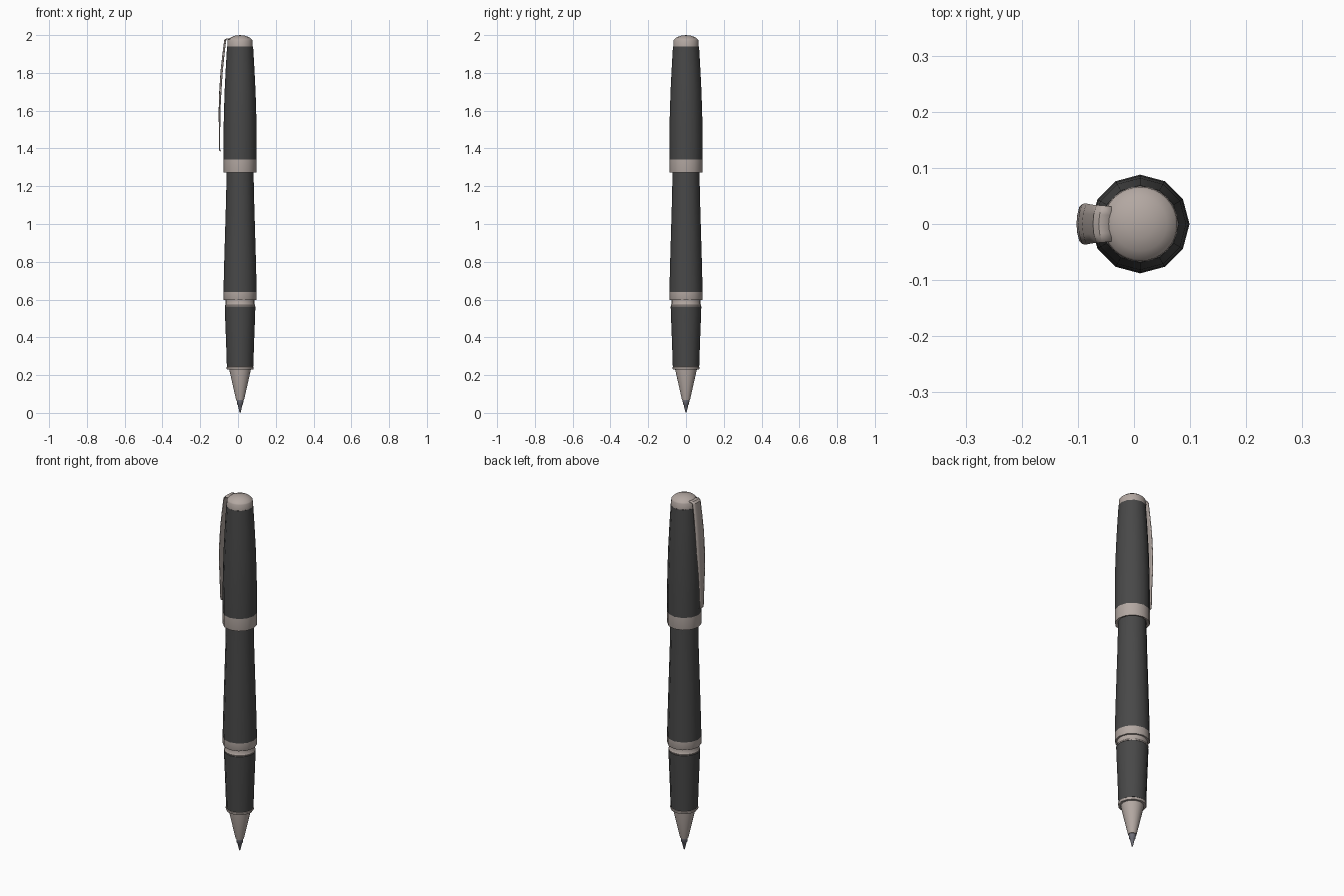
import bpy, bmesh, math

if "Cube" in bpy.data.objects:
    bpy.data.objects.remove(bpy.data.objects["Cube"])

CX = 0.011  # barrel axis


def material(name, rgb):
    m = bpy.data.materials.new(name)
    m.diffuse_color = (*rgb, 1)
    m.use_nodes = True
    m.node_tree.nodes["Principled BSDF"].inputs["Base Color"].default_value = m.diffuse_color
    return m


DARK = material("dark_lacquer", (0.065, 0.065, 0.065))
METAL = material("warm_metal", (0.45, 0.39, 0.36))
STEEL = material("point_steel", (0.16, 0.16, 0.19))


def finish(name, bm, mat):
    bmesh.ops.recalc_face_normals(bm, faces=bm.faces)
    me = bpy.data.meshes.new(name)
    bm.to_mesh(me)
    bm.free()
    me.polygons.foreach_set("use_smooth", [True] * len(me.polygons))
    me.set_sharp_from_angle(angle=math.radians(40))
    me.materials.append(mat)
    ob = bpy.data.objects.new(name, me)
    bpy.context.collection.objects.link(ob)
    return ob


def lathe(name, profile, mat, sides=12):
    """Revolve (radius, z) points around the pen axis; radius 0 makes a pole."""
    bm = bmesh.new()
    rings = []
    for r, z in profile:
        n = sides if r > 0 else 1
        rings.append([bm.verts.new((CX + r * math.cos(math.tau * i / sides),
                                    r * math.sin(math.tau * i / sides), z)) for i in range(n)])
    for a, b in zip(rings, rings[1:]):
        for i in range(sides):
            j = (i + 1) % sides
            quad = [a[i % len(a)], a[j % len(a)], b[j % len(b)], b[i % len(b)]]
            bm.faces.new(list(dict.fromkeys(quad)))
    return finish(name, bm, mat)


# Writing point and front cone
lathe("writing_point", [(0, 0), (0.003, 0.002), (0.012, 0.042), (0.016, 0.046),
                        (0.018, 0.066), (0.018, 0.075)], STEEL, 24)
lathe("front_cone", [(0.016, 0.068), (0.021, 0.068), (0.057, 0.228), (0.057, 0.235)], METAL, 24)
lathe("grip_end_ring", [(0.05, 0.231), (0.070, 0.231), (0.072, 0.236), (0.072, 0.243),
                        (0.066, 0.246)], METAL)

# Grip section and its rings
lathe("grip", [(0.055, 0.245), (0.070, 0.245), (0.074, 0.37), (0.079, 0.50),
               (0.081, 0.562), (0.07, 0.562)], DARK)
lathe("grip_top_ring", [(0.07, 0.564), (0.079, 0.564), (0.080, 0.570), (0.076, 0.576),
                        (0.076, 0.600)], METAL, 24)
lathe("barrel_ring", [(0.06, 0.597), (0.086, 0.597), (0.088, 0.602), (0.088, 0.641),
                      (0.08, 0.641)], METAL)

# Barrel
lathe("barrel", [(0.08, 0.641), (0.088, 0.641), (0.084, 0.80), (0.079, 0.97),
                 (0.074, 1.14), (0.071, 1.29)], DARK)

# Cap
lathe("cap_band", [(0.06, 1.285), (0.082, 1.272), (0.087, 1.272), (0.088, 1.276),
                   (0.088, 1.341), (0.08, 1.341)], METAL)
lathe("cap", [(0.08, 1.341), (0.088, 1.341), (0.088, 1.45), (0.086, 1.57), (0.082, 1.70),
              (0.076, 1.82), (0.069, 1.94), (0.06, 1.942)], DARK)
lathe("cap_crown", [(0.055, 1.940), (0.067, 1.940), (0.066, 1.972), (0.063, 1.977),
                    (0.048, 1.989), (0.025, 1.997), (0, 2.0)], METAL, 32)

# Pocket clip: bowed strip given as (x, z, half width)
CLIP = [(-0.040, 1.980, 0.031), (-0.062, 1.980, 0.033), (-0.071, 1.972, 0.033),
        (-0.080, 1.90, 0.034), (-0.090, 1.81, 0.036), (-0.097, 1.70, 0.035),
        (-0.100, 1.60, 0.029), (-0.099, 1.50, 0.021), (-0.099, 1.41, 0.017),
        (-0.097, 1.388, 0.015), (-0.092, 1.386, 0.013)]
bm = bmesh.new()
rows = []
for k, (x, z, w) in enumerate(CLIP):
    bow = 0 if k == 0 else 5.5 * w * w  # arched cross-section
    rows.append([bm.verts.new((x + bow * t * t, w * t, z)) for t in (-1, -0.5, 0, 0.5, 1)])
for a, b in zip(rows, rows[1:]):
    for i in range(4):
        bm.faces.new((a[i], a[i + 1], b[i + 1], b[i]))
clip = finish("pocket_clip", bm, METAL)
sol = clip.modifiers.new("thickness", 'SOLIDIFY')
sol.thickness = 0.005
sol.offset = 0
